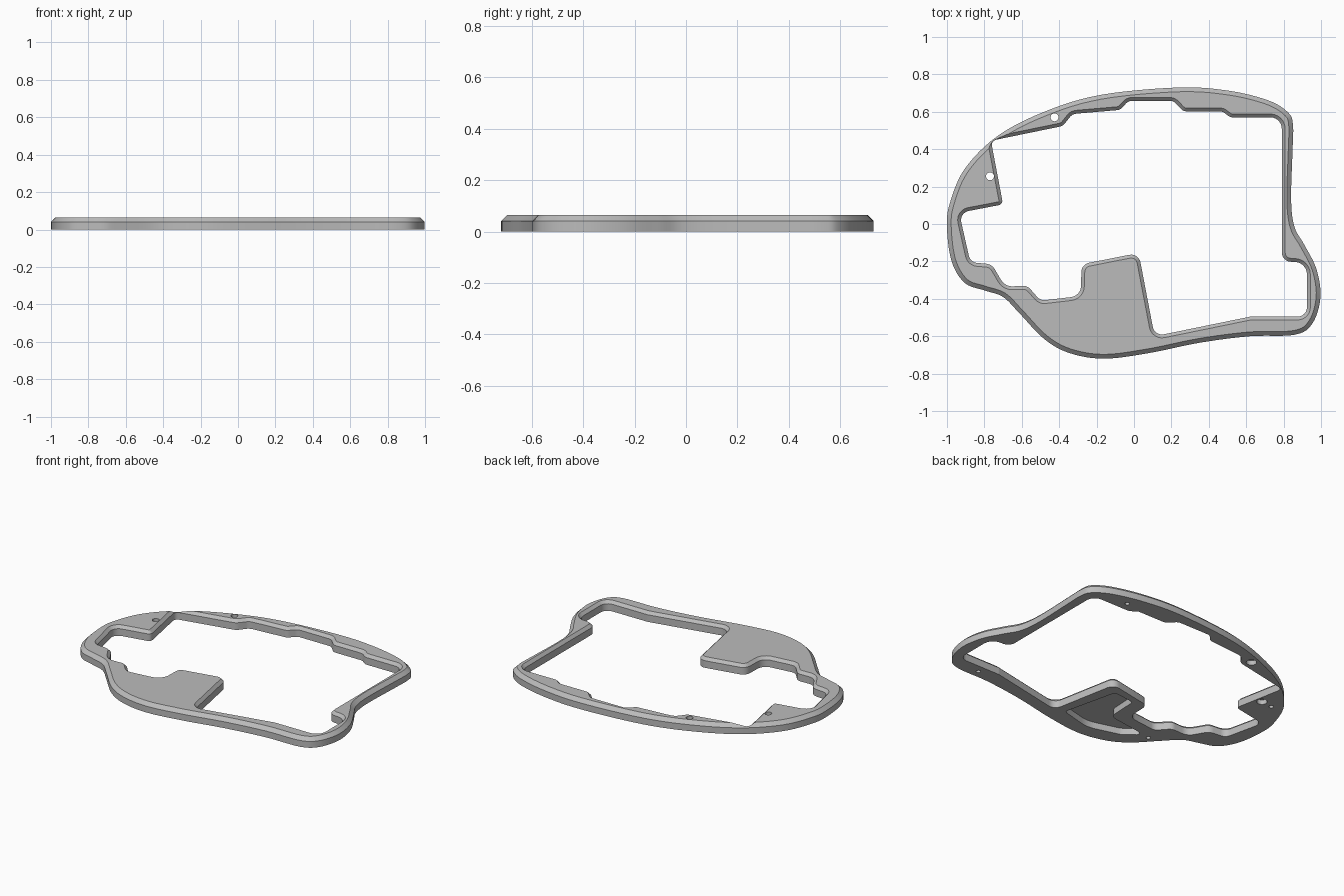
import bpy
import bmesh
from math import cos, sin, tan, pi
from mathutils import Vector

cube = bpy.data.objects.get("Cube")
if cube:
    bpy.data.objects.remove(cube)

HEIGHT, CHAMFER, LIP = 0.064, 0.023, 0.018

grey = bpy.data.materials.new("mid grey")
grey.use_nodes = True
grey.diffuse_color = (0.5, 0.5, 0.5, 1)
grey.node_tree.nodes["Principled BSDF"].inputs["Base Color"].default_value = grey.diffuse_color


def smooth_loop(points, steps=6):
    """Closed Catmull-Rom loop through the points."""
    pts = [Vector(p) for p in points]
    n, out = len(pts), []
    for i in range(n):
        a, b, c, d = (pts[(i + k) % n] for k in (-1, 0, 1, 2))
        for s in range(steps):
            t = s / steps
            out.append(0.5 * (2 * b + (c - a) * t + (2 * a - 5 * b + 4 * c - d) * t ** 2
                              + (3 * b - a - 3 * c + d) * t ** 3))
    return out


def rounded_polygon(corners, steps=6):
    """Polygon whose corners (x, y, radius) are replaced by arcs."""
    n, out = len(corners), []
    for i in range(n):
        a, b, c = (Vector(corners[(i + k) % n][:2]) for k in (-1, 0, 1))
        u, v = (a - b).normalized(), (c - b).normalized()
        half = u.angle(v) / 2
        reach = min(corners[i][2] / tan(half), (a - b).length * 0.48, (c - b).length * 0.48)
        radius = reach * tan(half)
        centre = b + (u + v).normalized() * (radius / sin(half))
        start, end = b + u * reach - centre, b + v * reach - centre
        sweep = pi - 2 * half
        for s in range(steps + 1):
            t = s / steps
            out.append(centre + (start * sin((1 - t) * sweep) + end * sin(t * sweep)) / sin(sweep))
    return out


def offset(loop, d):
    """Move a counter-clockwise loop outward by d."""
    out = []
    for i, p in enumerate(loop):
        u = (p - loop[i - 1]).normalized()
        v = (loop[(i + 1) % len(loop)] - p).normalized()
        n1, n2 = Vector((u.y, -u.x)), Vector((v.y, -v.x))
        out.append(p + (n1 + n2) * (d / (1 + n1.dot(n2))))
    return out


def circle(x, y, r, sides=24):
    return [Vector((x + r * cos(2 * pi * i / sides), y + r * sin(2 * pi * i / sides)))
            for i in range(sides)]


def loft(name, layers):
    """Closed solid through stacked loops given as (loop, z)."""
    bm = bmesh.new()
    rings = [[bm.verts.new((p.x, p.y, z)) for p in loop] for loop, z in layers]
    for low, high in zip(rings, rings[1:]):
        for i in range(len(low)):
            bm.faces.new((low[i - 1], low[i], high[i], high[i - 1]))
    bm.faces.new(rings[0][::-1])
    bm.faces.new(rings[-1])
    bmesh.ops.recalc_face_normals(bm, faces=bm.faces)
    mesh = bpy.data.meshes.new(name)
    bm.to_mesh(mesh)
    bm.free()
    mesh.materials.append(grey)
    obj = bpy.data.objects.new(name, mesh)
    bpy.context.collection.objects.link(obj)
    return obj


# Outer outline, counter-clockwise from the back
outline = smooth_loop([
    (0.24, 0.73), (-0.18, 0.69), (-0.48, 0.6), (-0.73, 0.47), (-0.905, 0.295),
    (-0.985, 0.11), (-1, -0.02), (-0.975, -0.2), (-0.905, -0.315), (-0.8, -0.355),
    (-0.7, -0.39), (-0.61, -0.48), (-0.48, -0.615), (-0.345, -0.69), (-0.16, -0.72),
    (0.08, -0.69), (0.35, -0.635), (0.62, -0.6), (0.86, -0.592), (0.955, -0.53),
    (0.997, -0.39), (0.975, -0.24), (0.91, -0.11), (0.858, -0.015), (0.84, 0.13),
    (0.848, 0.4), (0.85, 0.53), (0.825, 0.595), (0.72, 0.66), (0.51, 0.712)])

# Inner opening corners: x, y, corner radius
opening = rounded_polygon([
    (-0.765, 0.445, 0.03), (-0.38, 0.524, 0.05), (-0.33, 0.588, 0.05), (-0.075, 0.61, 0.04),
    (-0.03, 0.658, 0.04), (0.21, 0.658, 0.04), (0.265, 0.602, 0.04), (0.473, 0.602, 0.04),
    (0.515, 0.57, 0.04), (0.79, 0.57, 0.06), (0.79, -0.2, 0.05), (0.925, -0.205, 0.07),
    (0.925, -0.495, 0.05), (0.623, -0.495, 0.05), (0.11, -0.6, 0.05), (0.025, -0.155, 0.05),
    (-0.28, -0.215, 0.05), (-0.285, -0.385, 0.06), (-0.5, -0.41, 0.05), (-0.57, -0.33, 0.05),
    (-0.69, -0.335, 0.07), (-0.76, -0.215, 0.06), (-0.875, -0.205, 0.05), (-0.935, 0.06, 0.05),
    (-0.7, 0.105, 0.024)][::-1])

# Underside pocket in the front tab
pocket = rounded_polygon([
    (0.045, -0.58, 0.02), (-0.04, -0.22, 0.03), (-0.19, -0.24, 0.02), (-0.2, -0.45, 0.05),
    (-0.49, -0.49, 0.02), (-0.38, -0.575, 0.08), (-0.17, -0.635, 0.2)][::-1])

# Plate with chamfered top rim
plate = loft("frame_plate", [(outline, 0), (outline, HEIGHT - CHAMFER),
                             (offset(outline, -CHAMFER), HEIGHT)])

# Cutters: opening with flared lip, pocket, stepped through holes, blind holes
over = 0.02
cutters = [
    loft("opening_cutter", [(opening, -over), (opening, HEIGHT - LIP),
                            (offset(opening, LIP), HEIGHT),
                            (offset(opening, LIP), HEIGHT + over)]),
    loft("pocket_cutter", [(pocket, -over), (pocket, 0.042)])]
for x, y in [(-0.425, 0.57), (-0.77, 0.255)]:
    wide, narrow = circle(x, y, 0.031), circle(x, y, 0.021)
    cutters.append(loft("screw_hole_cutter", [(wide, -over), (wide, 0.03),
                                              (narrow, 0.03), (narrow, HEIGHT + over)]))
for x, y in [(0.58, 0.63), (0.74, -0.545), (-0.53, -0.5), (-0.85, 0.245)]:
    pin = circle(x, y, 0.014, 16)
    cutters.append(loft("pin_hole_cutter", [(pin, -over), (pin, 0.035)]))

bpy.ops.object.select_all(action="DESELECT")
bpy.context.view_layer.objects.active = plate
plate.select_set(True)
for cutter in cutters:
    cutter.hide_render = True
    cut = plate.modifiers.new(cutter.name, "BOOLEAN")
    cut.operation, cut.solver, cut.object = "DIFFERENCE", "EXACT", cutter
    bpy.ops.object.modifier_apply(modifier=cut.name)
    bpy.data.objects.remove(cutter)

bpy.ops.object.shade_smooth_by_angle(angle=pi / 6)
